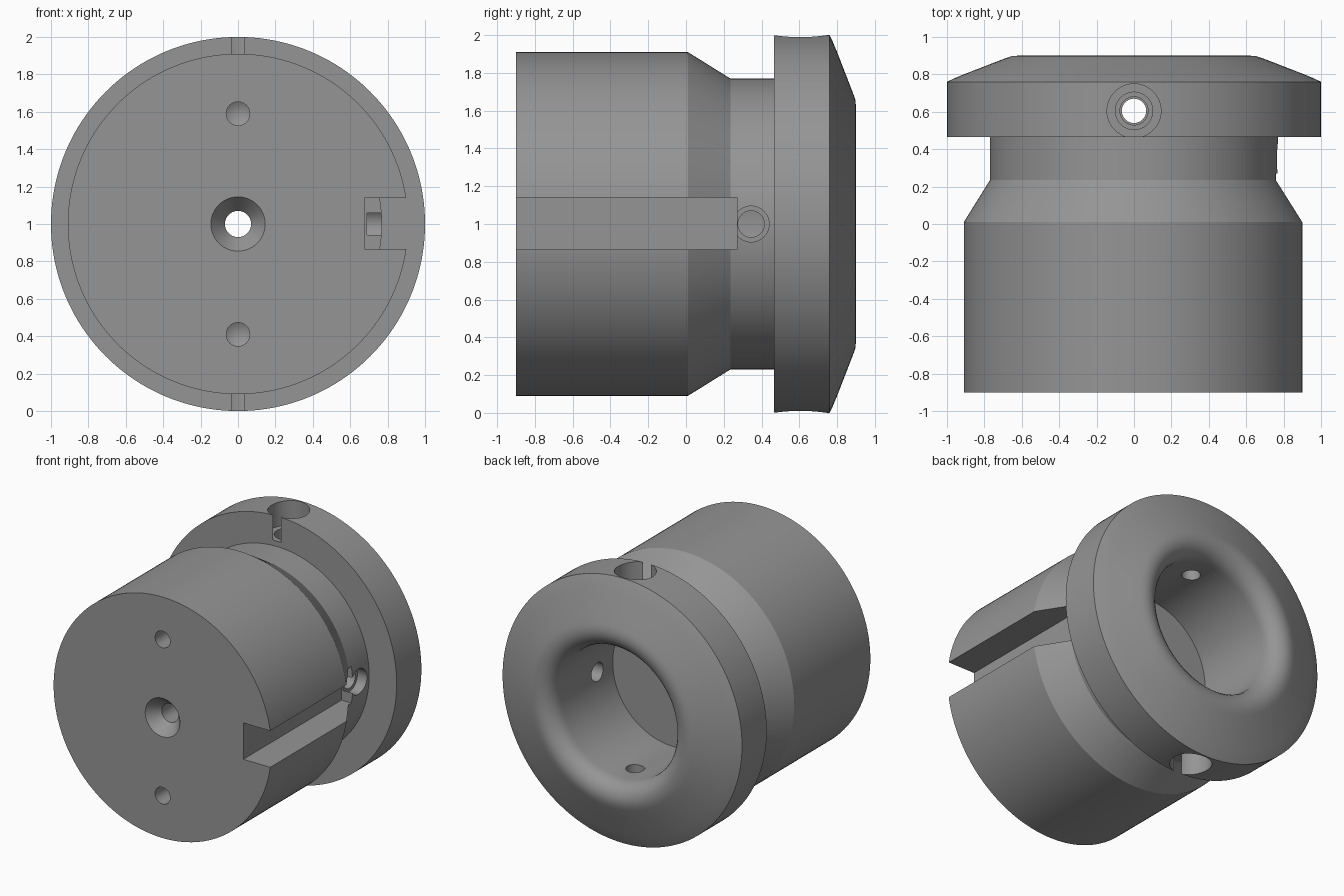
import bpy, bmesh, math
from mathutils import Matrix, Vector

if "Cube" in bpy.data.objects:
    bpy.data.objects.remove(bpy.data.objects["Cube"])

grey = bpy.data.materials.new("steel grey")
grey.diffuse_color = (0.30, 0.30, 0.30, 1)
grey.use_nodes = True
grey.node_tree.nodes["Principled BSDF"].inputs["Base Color"].default_value = grey.diffuse_color


def lathe(name, profile, matrix, steps):
    """Revolve a closed (radius, height) outline about local z, then place it."""
    bm = bmesh.new()
    verts = [bm.verts.new((r, 0, h)) for r, h in profile]
    edges = [bm.edges.new((verts[i], verts[(i + 1) % len(verts)])) for i in range(len(verts))]
    bmesh.ops.spin(bm, geom=verts + edges, cent=(0, 0, 0), axis=(0, 0, 1),
                   angle=math.tau, steps=steps, use_duplicate=False)
    bmesh.ops.remove_doubles(bm, verts=bm.verts, dist=1e-5)
    bmesh.ops.dissolve_degenerate(bm, edges=bm.edges, dist=1e-6)
    bmesh.ops.transform(bm, matrix=matrix, verts=bm.verts)
    return finish(name, bm)


def finish(name, bm):
    bmesh.ops.recalc_face_normals(bm, faces=bm.faces)
    mesh = bpy.data.meshes.new(name)
    bm.to_mesh(mesh)
    bm.free()
    mesh.materials.append(grey)
    obj = bpy.data.objects.new(name, mesh)
    bpy.context.collection.objects.link(obj)
    return obj


def place(origin, direction):
    """Matrix taking local z to the given direction from the given origin."""
    return Matrix.Translation(origin) @ Vector(direction).to_track_quat('Z', 'Y').to_matrix().to_4x4()


# Turned body: countersunk centre hole, barrel, neck, flange, rounded lip and bore
body = lathe("flanged_body", [
    (0.07, 0.16), (0.07, -0.81), (0.145, -0.90),
    (0.91, -0.90), (0.91, 0.01), (0.77, 0.235), (0.77, 0.465),
    (1.00, 0.465), (1.00, 0.76), (0.965, 0.777), (0.91, 0.800), (0.74, 0.866),
    (0.685, 0.887), (0.655, 0.897), (0.62, 0.900), (0.59, 0.895), (0.56, 0.882),
    (0.535, 0.862), (0.515, 0.835), (0.504, 0.805), (0.50, 0.77), (0.50, 0.16),
], place((0, 0, 1), (0, 1, 0)), 160)

cutters = []

# Stepped radial holes at the top and bottom of the flange
for s in (1, -1):
    cutters.append(lathe("flange_hole_cutter", [
        (0, 0.2), (0.065, 0.2), (0.065, 0.62), (0.075, 0.62), (0.075, 0.72),
        (0.10, 0.72), (0.10, 0.81), (0.1443, 0.81), (0.1443, 1.1), (0, 1.1),
    ], place((0, 0.605, 1), (0, 0, s)), 48))

# Counterbored hole in the side of the neck
cutters.append(lathe("neck_hole_cutter", [
    (0, 0.2), (0.07, 0.2), (0.07, 0.69), (0.095, 0.69), (0.095, 0.95), (0, 0.95),
], place((0, 0.345, 1), (1, 0, 0)), 48))

# Drilled blind holes in the front face
for s in (1, -1):
    cutters.append(lathe("front_hole_cutter", [
        (0, -0.1), (0.063, -0.1), (0.063, 0.22), (0, 0.257),
    ], place((0, -0.9, 1 + 0.59 * s), (0, 1, 0)), 32))

# Keyway along the right side
bm = bmesh.new()
bmesh.ops.create_cube(bm, size=1)
bmesh.ops.scale(bm, vec=(0.425, 1.27, 0.275), verts=bm.verts)
bmesh.ops.translate(bm, vec=(0.675 + 0.2125, 0.27 - 0.635, 1.0025), verts=bm.verts)
cutters.append(finish("keyway_cutter", bm))

bpy.context.view_layer.objects.active = body
body.select_set(True)
for cutter in cutters:
    mod = body.modifiers.new("cut", 'BOOLEAN')
    mod.operation = 'DIFFERENCE'
    mod.solver = 'EXACT'
    mod.object = cutter
    bpy.ops.object.modifier_apply(modifier=mod.name)
    bpy.data.objects.remove(cutter, do_unlink=True)

bpy.ops.object.shade_smooth_by_angle(angle=math.radians(20))
